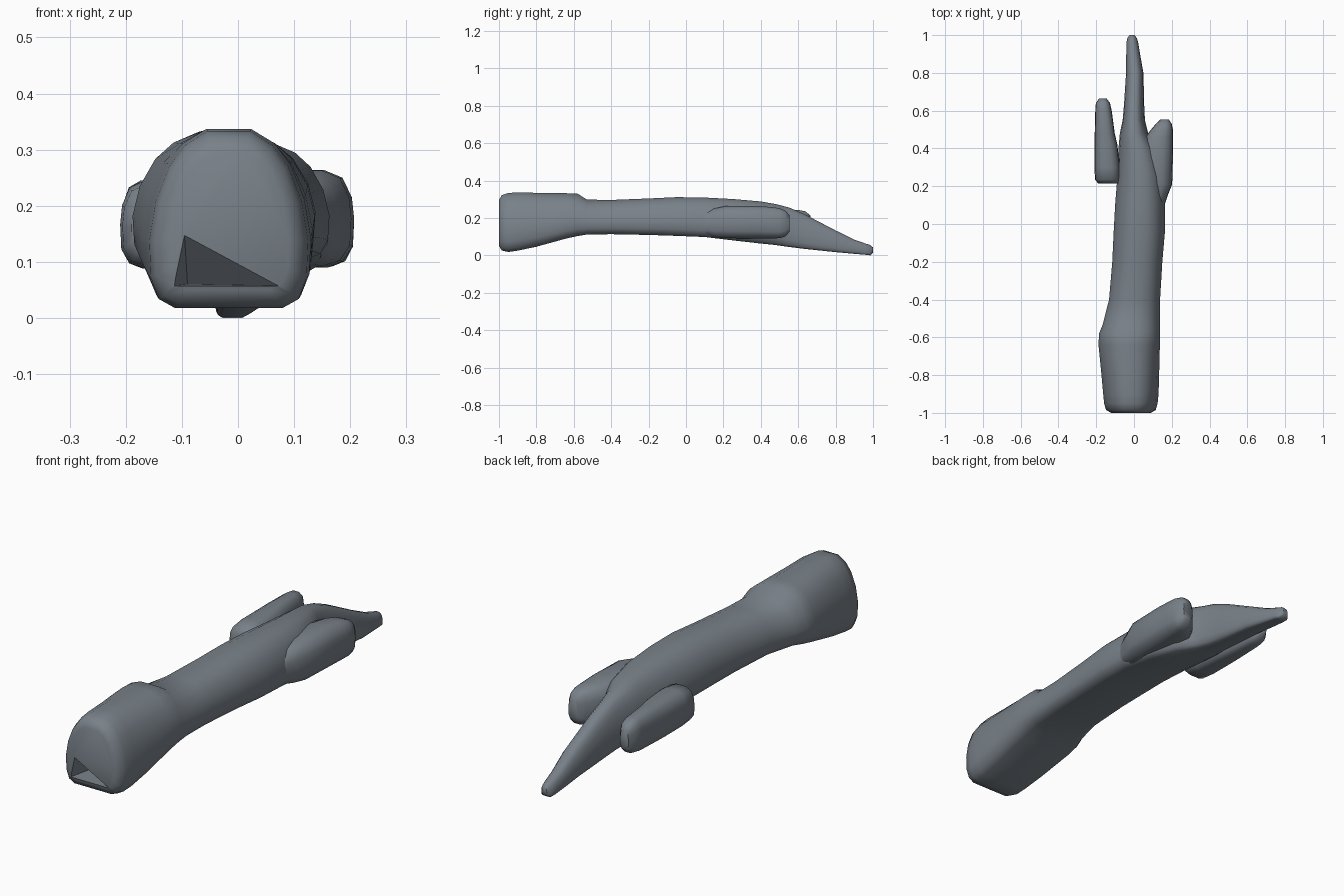
import bpy, bmesh, math

slate = bpy.data.materials.new("slate_grey")
slate.diffuse_color = (0.19, 0.22, 0.25, 1)

# Half sections (u = half-width share, v = height share), bottom to top
DOME = [(0.68, 0), (0.88, 0.05), (0.98, 0.17), (1, 0.38), (0.92, 0.6), (0.75, 0.8), (0.55, 0.92), (0.27, 1)]
ROUND = [(0.35, 0), (0.75, 0.06), (0.97, 0.22), (1, 0.5), (0.95, 0.72), (0.75, 0.92), (0.35, 1)]


def loft(name, section, stations):
    """Skin mirrored sections along y; each station is y, x0, x1, z0, z1."""
    loop = section + [(-u, v) for u, v in reversed(section)]
    bm = bmesh.new()
    rings = []
    for y, x0, x1, z0, z1 in stations:
        rings.append([bm.verts.new(((x0 + x1) / 2 + u * (x1 - x0) / 2, y, z0 + v * (z1 - z0)))
                      for u, v in loop])
    n = len(loop)
    for a, b in zip(rings, rings[1:]):
        for i in range(n):
            bm.faces.new((a[i], a[(i + 1) % n], b[(i + 1) % n], b[i]))
    bm.faces.new(rings[0])
    bm.faces.new(rings[-1])
    return finish(name, bm)


def finish(name, bm):
    bmesh.ops.recalc_face_normals(bm, faces=bm.faces)
    mesh = bpy.data.meshes.new(name)
    bm.to_mesh(mesh)
    bm.free()
    mesh.materials.append(slate)
    ob = bpy.data.objects.new(name, mesh)
    bpy.context.collection.objects.link(ob)
    return ob


# Cuff, forearm, palm and pointing finger in one skin
arm = loft("arm", DOME, [
    (-1.0, -0.12, 0.09, 0.05, 0.295),
    (-0.985, -0.148, 0.115, 0.026, 0.322),
    (-0.95, -0.158, 0.125, 0.018, 0.333),
    (-0.9, -0.163, 0.13, 0.025, 0.337),
    (-0.8, -0.172, 0.133, 0.046, 0.334),
    (-0.64, -0.188, 0.137, 0.09, 0.332),
    (-0.58, -0.185, 0.138, 0.103, 0.33),
    (-0.53, -0.165, 0.137, 0.111, 0.298),
    (-0.4, -0.132, 0.138, 0.113, 0.296),
    (-0.2, -0.115, 0.15, 0.109, 0.304),
    (-0.05, -0.108, 0.163, 0.104, 0.311),
    (0.1, -0.1, 0.163, 0.098, 0.309),
    (0.25, -0.088, 0.155, 0.08, 0.301),
    (0.4, -0.082, 0.12, 0.063, 0.288),
    (0.48, -0.075, 0.075, 0.055, 0.274),
    (0.55, -0.06, 0.058, 0.045, 0.256),
    (0.63, -0.053, 0.054, 0.035, 0.222),
    (0.8, -0.042, 0.05, 0.017, 0.133),
    (0.9, -0.041, 0.032, 0.008, 0.084),
    (0.96, -0.04, 0.022, 0.003, 0.063),
    (0.985, -0.035, 0.015, 0.0, 0.055),
    (1.0, -0.023, 0.002, 0.014, 0.042)])

# Wedge-shaped dent in the cuff end
bm = bmesh.new()
rim = [bm.verts.new((x, -1.01, z)) for x, z in ((-0.117, 0.057), (0.09, 0.057), (-0.096, 0.157))]
apex = bm.verts.new((-0.09, -0.91, 0.06))
bm.faces.new(rim)
for i in range(3):
    bm.faces.new((rim[i], rim[(i + 1) % 3], apex))
cutter = finish("dent_cutter", bm)
cutter.hide_render = True
cutter.hide_viewport = True
cut = arm.modifiers.new("dent", 'BOOLEAN')
cut.operation = 'DIFFERENCE'
cut.object = cutter

# Left side finger: blunt base, straight tip
left = loft("left_finger", ROUND, [
    (0.215, -0.19, -0.08, 0.115, 0.21),
    (0.235, -0.206, -0.075, 0.093, 0.238),
    (0.3, -0.21, -0.075, 0.088, 0.245),
    (0.42, -0.209, -0.088, 0.088, 0.245),
    (0.48, -0.208, -0.102, 0.09, 0.245),
    (0.6, -0.205, -0.118, 0.094, 0.243),
    (0.64, -0.202, -0.127, 0.102, 0.235),
    (0.665, -0.185, -0.145, 0.125, 0.212)])

# Right side finger: flares gradually out of the palm
right = loft("right_finger", ROUND, [
    (0.1, 0.06, 0.162, 0.11, 0.23),
    (0.15, 0.05, 0.178, 0.096, 0.25),
    (0.21, 0.04, 0.202, 0.092, 0.263),
    (0.38, 0.04, 0.207, 0.09, 0.264),
    (0.46, 0.06, 0.207, 0.09, 0.258),
    (0.5, 0.09, 0.206, 0.092, 0.252),
    (0.53, 0.115, 0.2, 0.1, 0.24),
    (0.553, 0.14, 0.185, 0.125, 0.215)])

bpy.ops.object.select_all(action='DESELECT')
for ob in (arm, left, right):
    ob.select_set(True)
bpy.context.view_layer.objects.active = arm
bpy.ops.object.shade_smooth_by_angle(angle=math.radians(50))
